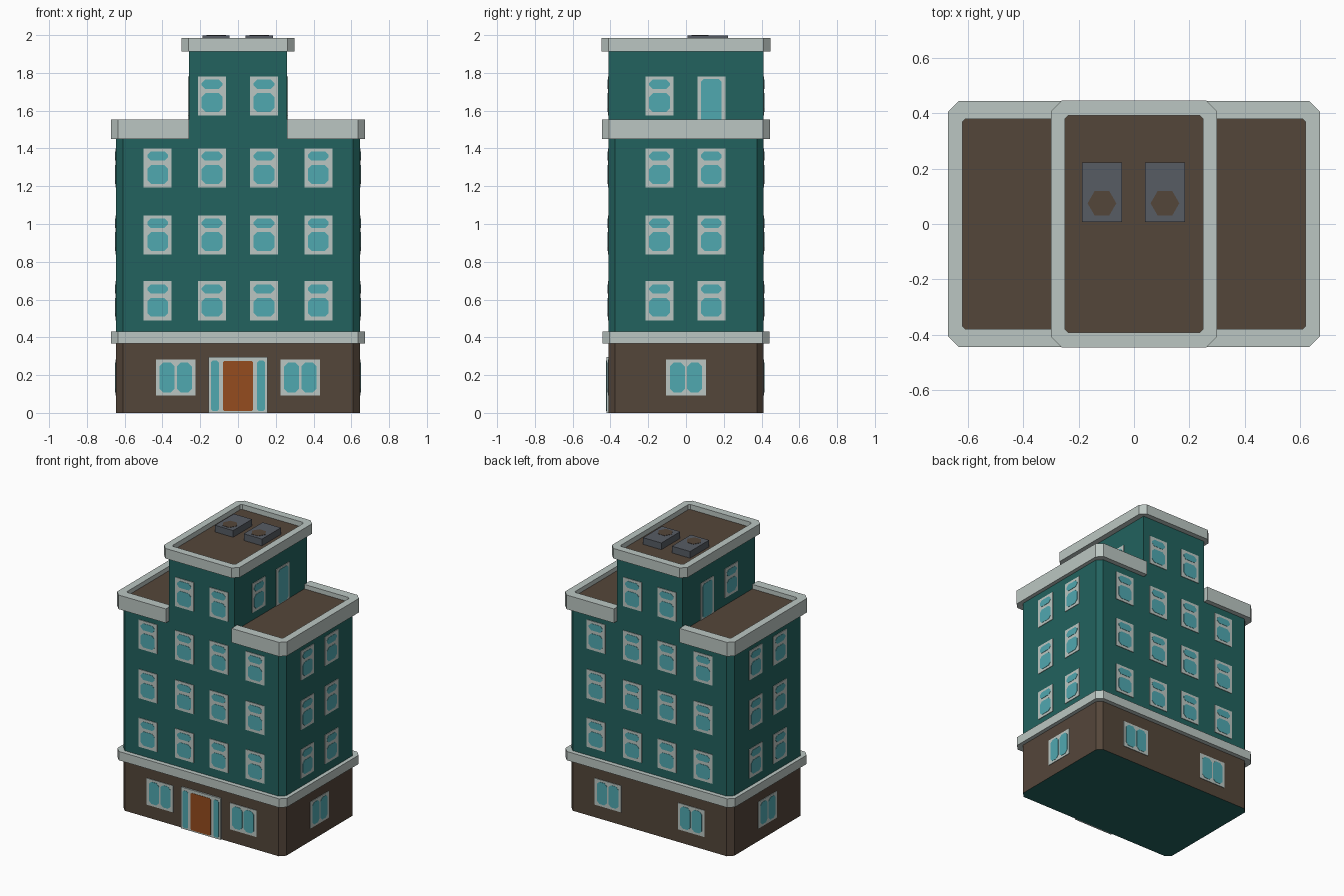
import bpy, bmesh, math
from mathutils import Vector

if "Cube" in bpy.data.objects:
    bpy.data.objects.remove(bpy.data.objects["Cube"])


def material(name, hex_code):
    def lin(c):
        return c / 12.92 if c <= 0.04045 else ((c + 0.055) / 1.055) ** 2.4
    m = bpy.data.materials.new(name)
    m.diffuse_color = [lin(int(hex_code[i:i + 2], 16) / 255) for i in (0, 2, 4)] + [1]
    m.use_nodes = True
    m.node_tree.nodes["Principled BSDF"].inputs["Base Color"].default_value = m.diffuse_color
    return m


TEAL = material("teal wall", "22625E")
BROWN = material("brown stone", "54463A")
GREY = material("pale trim", "BBC6C2")
GLASS = material("blue glass", "50A8B0")
ORANGE = material("orange door", "954C1E")
STEEL = material("roof unit steel", "575C64")


def prism(bm, base, offset):
    """Closed prism from a base polygon swept along an offset."""
    a = [bm.verts.new(p) for p in base]
    b = [bm.verts.new(Vector(p) + Vector(offset)) for p in base]
    n = len(a)
    bm.faces.new(a)
    bm.faces.new(b)
    for i in range(n):
        bm.faces.new((a[i], a[(i + 1) % n], b[(i + 1) % n], b[i]))


def finish(name, bm, mats, rule=None):
    bmesh.ops.recalc_face_normals(bm, faces=bm.faces)
    if rule:
        for f in bm.faces:
            f.material_index = rule(f)
    me = bpy.data.meshes.new(name)
    bm.to_mesh(me)
    bm.free()
    for m in mats:
        me.materials.append(m)
    ob = bpy.data.objects.new(name, me)
    bpy.context.collection.objects.link(ob)
    return ob


def chamfered(cx, cy, w, h, c):
    """Rectangle outline of half sizes w, h with cut corners."""
    if c == 0:
        return [(cx - w, cy - h), (cx + w, cy - h), (cx + w, cy + h), (cx - w, cy + h)]
    return [(cx - w + c, cy - h), (cx + w - c, cy - h), (cx + w, cy - h + c), (cx + w, cy + h - c),
            (cx + w - c, cy + h), (cx - w + c, cy + h), (cx - w, cy + h - c), (cx - w, cy - h + c)]


def block(name, outline, z0, z1, mats, rule=None):
    bm = bmesh.new()
    prism(bm, [(x, y, z0) for x, y in outline], (0, 0, z1 - z0))
    return finish(name, bm, mats, rule)


# Main volumes
W, D = 0.645, 0.41
LOW_ROOF, TOP_ROOF = 1.52, 1.95
body = chamfered(0, 0, W, D, 0.035)
block("ground_floor", body, 0, 0.4, [BROWN, TEAL], lambda f: int(f.normal.z < -0.5))
block("upper_floors", body, 0.4, LOW_ROOF, [TEAL, BROWN], lambda f: int(f.normal.z > 0.5))
block("roof_tower", chamfered(0, 0, 0.26, D, 0), LOW_ROOF, TOP_ROOF, [TEAL, BROWN],
      lambda f: int(f.normal.z > 0.5))
block("floor_band", chamfered(0, 0, 0.673, 0.442, 0.038), 0.367, 0.43, [GREY])

# Lower parapet: a U on each side of the tower
outer = [(0.26, -0.445), (0.635, -0.445), (0.673, -0.407)]
inner = [(0.62, 0.37), (0.61, 0.38), (0.26, 0.38)]
u_shape = outer + [(x, -y) for x, y in reversed(outer)] + \
    [(x, y) for x, y in reversed(inner)] + [(x, -y) for x, y in inner]
parapet = block("lower_parapet", u_shape, 1.451, 1.552, [GREY])
parapet.modifiers.new("mirror", 'MIRROR')

# Tower parapet: closed ring
bm = bmesh.new()
rings = [[bm.verts.new((x, y, z)) for x, y in chamfered(0, 0, w, h, c)]
         for w, h, c, z in ((0.30, 0.447, 0.038, 1.914), (0.30, 0.447, 0.038, 1.986),
                            (0.25, 0.393, 0.012, 1.986), (0.25, 0.393, 0.012, 1.914))]
for k in range(4):
    a, b = rings[k], rings[(k + 1) % 4]
    for i in range(8):
        j = (i + 1) % 8
        bm.faces.new((a[i], a[j], b[j], b[i]))
finish("tower_parapet", bm, [GREY])

# Roof units with six-sided fans
for side, cx in (("left", -0.116), ("right", 0.112)):
    block("roof_unit_" + side, chamfered(cx, 0.115, 0.072, 0.107, 0), TOP_ROOF - 0.01, 1.998, [STEEL])
    fan = [(cx + 0.052 * math.cos(i * math.pi / 3), 0.075 + 0.052 * math.sin(i * math.pi / 3))
           for i in range(6)]
    block("fan_" + side, fan, 1.994, 2.0, [BROWN])

# Wall plates: u runs along the wall, z up, pushed outward along the normal
frames, panes = bmesh.new(), bmesh.new()
FRONT, BACK, RIGHT, LEFT = Vector((0, -1, 0)), Vector((0, 1, 0)), Vector((1, 0, 0)), Vector((-1, 0, 0))


def plate(bm, normal, dist, u, z, w, h, c, thick):
    axis = Vector((abs(normal.y), abs(normal.x), 0))
    base = [axis * a + normal * (dist - 0.002) + Vector((0, 0, b)) for a, b in chamfered(u, z, w, h, c)]
    prism(bm, base, normal * (thick + 0.002))


def sash_window(normal, dist, u, z):
    plate(frames, normal, dist, u, z, 0.074, 0.104, 0, 0.004)
    plate(panes, normal, dist, u, z + 0.062, 0.055, 0.024, 0.018, 0.006)
    plate(panes, normal, dist, u, z - 0.035, 0.055, 0.05, 0.02, 0.006)


def wide_window(normal, dist, u):
    plate(frames, normal, dist, u, 0.187, 0.105, 0.095, 0, 0.004)
    for s in (-1, 1):
        plate(panes, normal, dist, u + s * 0.046, 0.187, 0.04, 0.079, 0.02, 0.006)


ROWS = (0.594, 0.942, 1.297)
for n in (FRONT, BACK):
    for z in ROWS:
        for u in (-0.425, -0.137, 0.137, 0.425):
            sash_window(n, D, u, z)
    for s in (-1, 1):
        sash_window(n, D, s * 0.137, 1.678)
        wide_window(n, D, s * 0.33)
for n in (RIGHT, LEFT):
    for z in ROWS:
        for u in (-0.14, 0.134):
            sash_window(n, W, u, z)
    wide_window(n, W, 0)
    # Tower window and glazed roof door
    sash_window(n, 0.26, -0.14, 1.678)
    plate(frames, n, 0.26, 0.134, 1.651, 0.074, 0.131, 0, 0.004)
    plate(panes, n, 0.26, 0.134, 1.647, 0.055, 0.121, 0.015, 0.006)

# Front entrance with side lights
plate(frames, FRONT, D, 0, 0.148, 0.155, 0.148, 0, 0.011)
for s in (-1, 1):
    plate(panes, FRONT, D, s * 0.122, 0.143, 0.021, 0.134, 0.01, 0.013)
door = bmesh.new()
plate(door, FRONT, D, 0, 0.142, 0.08, 0.133, 0.008, 0.013)
finish("front_door", door, [ORANGE])
finish("window_frames", frames, [GREY])
finish("window_panes", panes, [GLASS])
